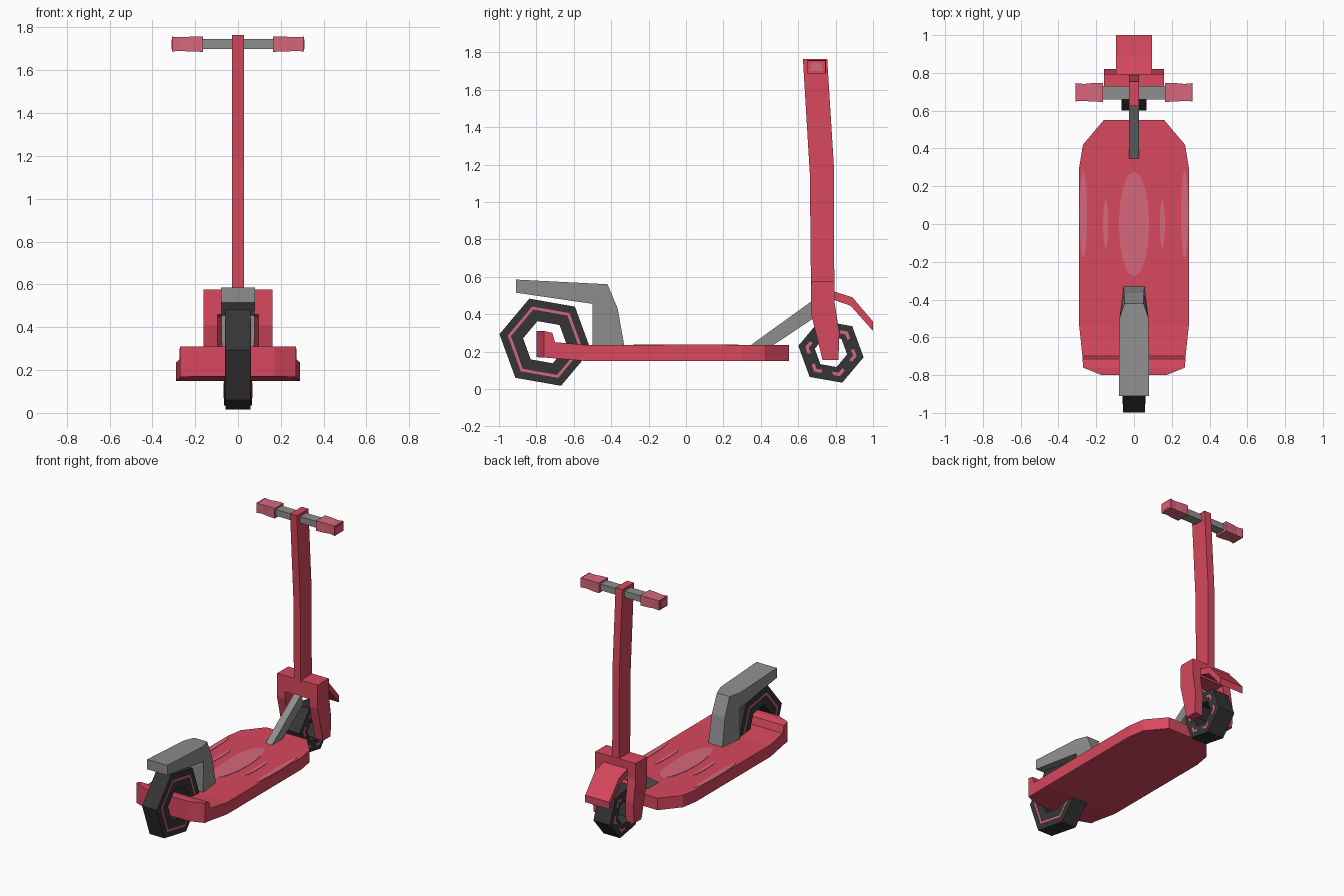
import bpy, bmesh
from math import cos, sin, radians
from mathutils import Matrix

cube = bpy.data.objects.get("Cube")
if cube:
    bpy.data.objects.remove(cube)


def material(name, rgb):
    m = bpy.data.materials.new(name)
    m.use_nodes = True
    m.diffuse_color = (*rgb, 1)
    bsdf = m.node_tree.nodes["Principled BSDF"]
    bsdf.inputs["Base Color"].default_value = (*rgb, 1)
    bsdf.inputs["Roughness"].default_value = 0.7
    return m


RED = material("coral red", (0.68, 0.065, 0.11))
PINK = material("worn pink", (0.68, 0.135, 0.2))
GREY = material("metal grey", (0.27, 0.27, 0.27))
BLACK = material("tyre black", (0.036, 0.036, 0.036))


def finish(name, bm, mat):
    bmesh.ops.recalc_face_normals(bm, faces=bm.faces[:])
    mesh = bpy.data.meshes.new(name)
    bm.to_mesh(mesh)
    bm.free()
    mesh.materials.append(mat)
    ob = bpy.data.objects.new(name, mesh)
    bpy.context.collection.objects.link(ob)
    return ob


def prism(name, profile, mat, x=0.0):
    """Side profile of (y, z, half width) points, widened about x."""
    bm = bmesh.new()
    left = [bm.verts.new((x + w, y, z)) for y, z, w in profile]
    right = [bm.verts.new((x - w, y, z)) for y, z, w in profile]
    bm.faces.new(left)
    bm.faces.new(right[::-1])
    for i in range(len(profile)):
        bm.faces.new((left[i - 1], left[i], right[i], right[i - 1]))
    return finish(name, bm, mat)


def loft(name, rings, mat):
    """Closed skin over a list of equal-length point rings."""
    bm = bmesh.new()
    vs = [[bm.verts.new(p) for p in r] for r in rings]
    n = len(vs[0])
    for a, b in zip(vs, vs[1:]):
        for i in range(n):
            bm.faces.new((a[i - 1], a[i], b[i], b[i - 1]))
    bm.faces.new(vs[0])
    bm.faces.new(vs[-1])
    return finish(name, bm, mat)


def hex_ring(name, y, z, outer, inner, half, mat, dash=1.0):
    """Six-sided ring about the x axis; dash < 1 keeps only corner pieces."""
    def point(x, r, i):
        a = radians(60 * i - 10)
        return (x, y + r * cos(a), z + r * sin(a))

    def mix(p, q, t):
        return tuple(u + (v - u) * t for u, v in zip(p, q))

    bm = bmesh.new()
    spec = ((-half, outer), (half, outer), (half, inner), (-half, inner))
    for i in range(6):
        spans = [(0, 1)] if dash == 1 else [(0, dash / 2), (1 - dash / 2, 1)]
        for t0, t1 in spans:
            a, b = [[bm.verts.new(mix(point(x, r, i), point(x, r, i + 1), t))
                     for x, r in spec] for t in (t0, t1)]
            for k in range(4):
                bm.faces.new((a[k - 1], a[k], b[k], b[k - 1]))
            if dash < 1:
                bm.faces.new(a)
                bm.faces.new(b)
    bmesh.ops.remove_doubles(bm, verts=bm.verts[:], dist=1e-5)
    return finish(name, bm, mat)


# Deck with upturned rear axle bar: (y, half width, bottom, top)
stations = [(-0.80, 0.17, 0.17, 0.31), (-0.76, 0.27, 0.168, 0.31),
            (-0.715, 0.272, 0.165, 0.30), (-0.70, 0.273, 0.163, 0.25),
            (-0.54, 0.29, 0.15, 0.235), (0.30, 0.29, 0.15, 0.235),
            (0.42, 0.27, 0.15, 0.235), (0.55, 0.16, 0.15, 0.235)]
loft("deck", [[(-w, y, b), (w, y, b), (w, y, t), (-w, y, t)]
              for y, w, b, t in stations], RED)

# Worn patches on the deck
for name, x, y, rx, ry in (("middle_patch", 0, 0, 0.08, 0.28),
                           ("left_patch", 0.15, 0, 0.014, 0.13),
                           ("right_patch", -0.15, 0, 0.014, 0.13),
                           ("left_edge_patch", 0.268, 0.05, 0.02, 0.23),
                           ("right_edge_patch", -0.268, 0.05, 0.02, 0.23)):
    bm = bmesh.new()
    bmesh.ops.create_cone(bm, cap_ends=True, segments=16, radius1=1,
                          radius2=1, depth=0.004,
                          matrix=Matrix.Translation((x, y, 0.2355))
                          @ Matrix.Diagonal((rx, ry, 1, 1)))
    finish(name, bm, PINK)

# Wheels with a painted line on each tyre wall
hex_ring("rear_tyre", -0.753, 0.25, 0.248, 0.12, 0.058, BLACK)
hex_ring("rear_tyre_line", -0.753, 0.25, 0.203, 0.186, 0.06, PINK)
hex_ring("front_tyre", 0.775, 0.2, 0.177, 0.088, 0.065, BLACK)
hex_ring("front_tyre_line", 0.775, 0.2, 0.14, 0.12, 0.067, PINK, 0.55)

# Rear mudguard and its support
prism("rear_mudguard", [(-0.91, 0.585, 0.08), (-0.50, 0.564, 0.077),
                        (-0.42, 0.56, 0.05), (-0.365, 0.43, 0.052),
                        (-0.33, 0.23, 0.056), (-0.50, 0.23, 0.075),
                        (-0.50, 0.455, 0.077), (-0.91, 0.515, 0.08)], GREY)

# Strut from deck to fork
prism("strut", [(0.34, 0.23, 0.026), (0.68, 0.475, 0.026),
                (0.70, 0.39, 0.026), (0.46, 0.23, 0.026)], GREY)

# Fork crown and blades
prism("fork_crown", [(y, z, 0.16) for y, z in
                     ((0.67, 0.575), (0.795, 0.575), (0.795, 0.46),
                      (0.667, 0.46))], RED)
for side, s in (("left", 1), ("right", -1)):
    prism(side + "_fork_blade", [(y, z, 0.032) for y, z in
                                 ((0.667, 0.46), (0.795, 0.46), (0.82, 0.30),
                                  (0.815, 0.155), (0.73, 0.155),
                                  (0.667, 0.41))], RED, s * 0.128)

# Front mudguard
prism("front_mudguard", [(y, z, 0.095) for y, z in
                         ((0.78, 0.525), (0.89, 0.49), (1.0, 0.36),
                          (1.0, 0.31), (0.88, 0.445), (0.78, 0.48))], RED)

# Steering column
prism("steering_column", [(y, z, 0.027) for y, z in
                          ((0.625, 1.765), (0.755, 1.765), (0.79, 1.2),
                           (0.793, 0.56), (0.668, 0.56), (0.662, 1.15))], RED)

# Handlebar and grips
prism("handlebar", [(y, z, 0.18) for y, z in
                    ((0.66, 1.745), (0.73, 1.745), (0.73, 1.70),
                     (0.66, 1.70))], GREY)


def grip_ring(x, r):
    return [(x, 0.697 + r * 1.4 * a, 1.722 + r * b)
            for a, b in ((-1, -1), (1, -1), (1, 1), (-1, 1))]


for side, s in (("left", 1), ("right", -1)):
    loft(side + "_grip", [grip_ring(s * x, r) for x, r in
                          ((0.163, 0.036), (0.22, 0.035), (0.265, 0.032),
                           (0.308, 0.034))], PINK)
    loft(side + "_grip_end", [grip_ring(s * x, r) for x, r in
                              ((0.304, 0.035), (0.309, 0.035))], RED)
    loft(side + "_grip_cap", [grip_ring(s * x, r) for x, r in
                              ((0.305, 0.022), (0.311, 0.022))], PINK)
